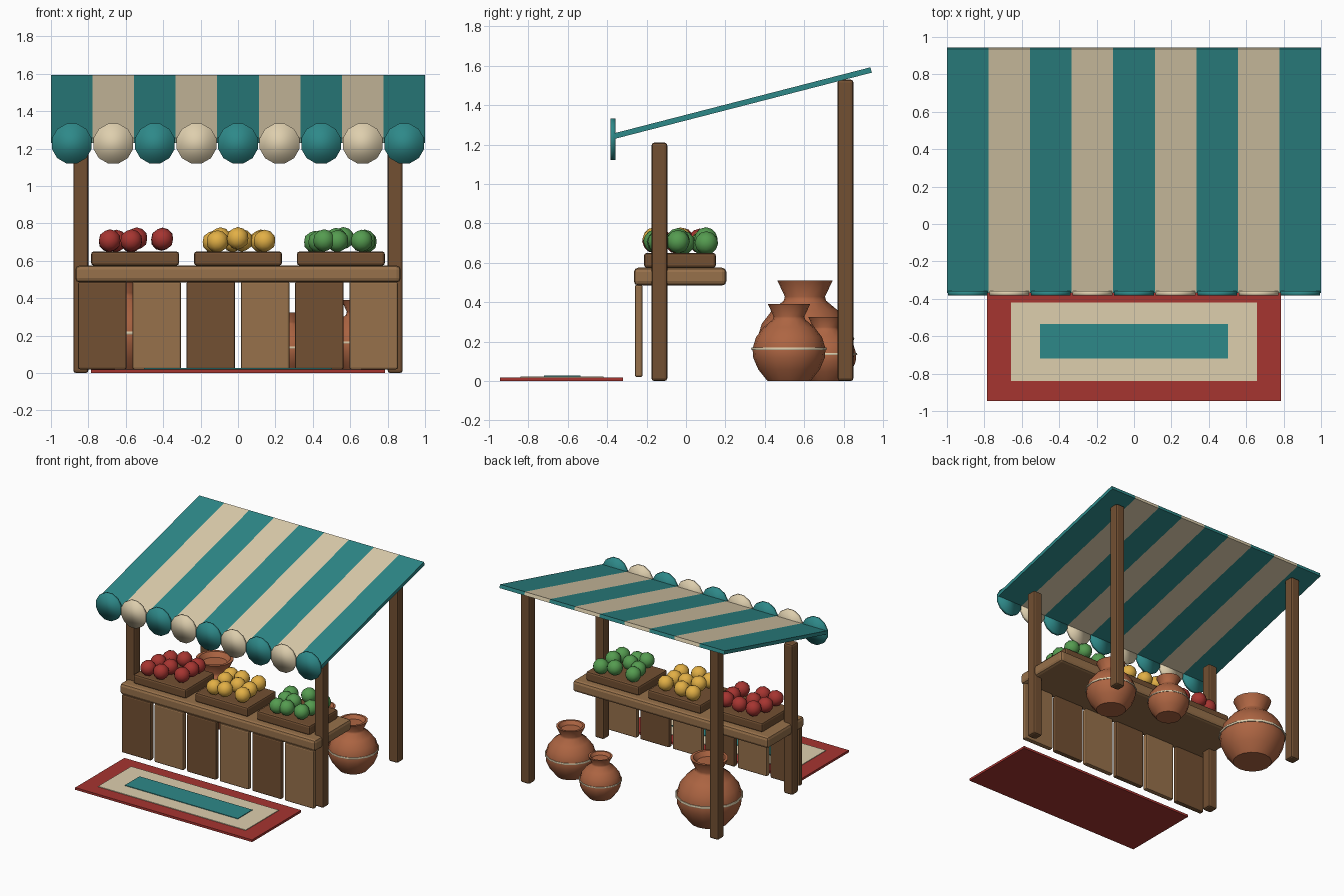
import bpy, math, random
from mathutils import Vector

random.seed(4)
if "Cube" in bpy.data.objects:
    bpy.data.objects.remove(bpy.data.objects["Cube"])


def material(name, r, g, b):
    m = bpy.data.materials.new(name)
    m.use_nodes = True
    m.diffuse_color = (r, g, b, 1)
    m.node_tree.nodes["Principled BSDF"].inputs["Base Color"].default_value = (r, g, b, 1)
    return m


TEAL = material("teal cloth", 0.027, 0.25, 0.25)
CREAM = material("cream cloth", 0.73, 0.62, 0.42)
RED = material("red", 0.38, 0.035, 0.03)
YELLOW = material("yellow", 0.76, 0.43, 0.06)
GREEN = material("green", 0.09, 0.33, 0.08)
CLAY = material("clay", 0.42, 0.13, 0.055)
WOOD = material("light wood", 0.31, 0.165, 0.07)
DARK = material("dark wood", 0.17, 0.08, 0.032)


def finish(name, mat, smooth=None):
    ob = bpy.context.object
    ob.name = name
    ob.data.materials.append(mat)
    if smooth is not None:
        bpy.ops.object.shade_smooth_by_angle(angle=math.radians(smooth))
    return ob


def box(name, mat, x, y, z, bevel=0.0, tilt=0.0):
    """Box from (min, max) ranges on each axis."""
    mid = [(a + b) / 2 for a, b in (x, y, z)]
    bpy.ops.mesh.primitive_cube_add(size=1, location=mid, rotation=(tilt, 0, 0))
    ob = bpy.context.object
    ob.scale = [b - a for a, b in (x, y, z)]
    bpy.ops.object.transform_apply(location=False, rotation=False, scale=True)
    finish(name, mat)
    if bevel:
        mod = ob.modifiers.new("soft edges", 'BEVEL')
        mod.width = bevel
        mod.segments = 2
    return ob


# Posts
for side, sx in (("left", 0.84), ("right", -0.84)):
    for place, y, top in (("front", -0.135, 1.21), ("back", 0.81, 1.53)):
        box(f"{place}_{side}_post", DARK, (sx - 0.04, sx + 0.04),
            (y - 0.04, y + 0.04), (0, top), 0.014)

# Counter and front planks
box("counter_top", WOOD, (-0.87, 0.87), (-0.265, 0.205), (0.485, 0.575), 0.022)
for i in range(6):
    cx = -0.725 + 0.29 * i
    box(f"front_plank_{i + 1}", WOOD if i % 2 else DARK, (cx - 0.13, cx + 0.13),
        (-0.26, -0.22), (0.02, 0.488), 0.01)

# Crates with heaped fruit
for cx, fruit, mat in ((-0.55, "red_fruit", RED), (0, "yellow_fruit", YELLOW),
                       (0.55, "green_fruit", GREEN)):
    box(fruit + "_crate", DARK, (cx - 0.235, cx + 0.235), (-0.213, 0.152),
        (0.575, 0.65), 0.014)
    for i in range(9):
        x = cx + (i % 3 - 1) * 0.12 + random.uniform(-0.03, 0.03)
        y = -0.03 + (i // 3 - 1) * 0.115 + random.uniform(-0.02, 0.02)
        bpy.ops.mesh.primitive_ico_sphere_add(
            subdivisions=2, radius=0.06,
            location=(x, y, 0.7 + random.uniform(0, 0.022)))
        finish(f"{fruit}_{i + 1}", mat, 60)

# Striped sloping awning with a scalloped front edge
STRIPES = 9
width = 2 / STRIPES
front, back = Vector((0, -0.365, 1.243)), Vector((0, 0.94, 1.579))
slope = back - front
mid = (front + back) / 2
tilt = math.atan2(slope.z, slope.y)
for i in range(STRIPES):
    mat = CREAM if i % 2 else TEAL
    x0 = -1 + i * width
    box(f"awning_stripe_{i + 1}", mat, (x0, x0 + width),
        (mid.y - slope.length / 2, mid.y + slope.length / 2),
        (mid.z - 0.014, mid.z + 0.014), tilt=tilt)
    bpy.ops.mesh.primitive_cylinder_add(
        vertices=12, radius=0.11, depth=0.024,
        location=(x0 + width / 2, -0.371, 1.227),
        rotation=(math.pi / 2, math.radians(15), 0))
    finish(f"awning_scallop_{i + 1}", mat, 180)

# Rug made of three stacked layers
box("rug_border", RED, (-0.787, 0.787), (-0.945, -0.32), (0, 0.018))
box("rug_field", CREAM, (-0.657, 0.657), (-0.84, -0.42), (0.016, 0.023))
box("rug_centre", TEAL, (-0.502, 0.502), (-0.72, -0.535), (0.021, 0.028))

# Clay jars: lathed profile as (radius, height) fractions of the jar height
PROFILE = [(0.28, 0), (0.4, 0.15), (0.465, 0.3), (0.475, 0.42), (0.43, 0.57),
           (0.33, 0.7), (0.21, 0.8), (0.2, 0.84), (0.275, 1), (0.23, 1), (0.18, 0.93)]
SIDES = 16


def jar(name, x, y, h):
    verts, faces = [], []
    for r, z in PROFILE:
        for k in range(SIDES):
            a = math.tau * k / SIDES
            verts.append((r * h * math.cos(a), r * h * math.sin(a), z * h))
    for j in range(len(PROFILE) - 1):
        for k in range(SIDES):
            n = (k + 1) % SIDES
            faces.append((j * SIDES + k, j * SIDES + n,
                          (j + 1) * SIDES + n, (j + 1) * SIDES + k))
    faces.append(tuple(reversed(range(SIDES))))
    last = (len(PROFILE) - 1) * SIDES
    faces.append(tuple(range(last, last + SIDES)))
    mesh = bpy.data.meshes.new(name)
    mesh.from_pydata(verts, [], faces)
    ob = bpy.data.objects.new(name, mesh)
    ob.location = (x, y, 0)
    bpy.context.collection.objects.link(ob)
    bpy.ops.object.select_all(action='DESELECT')
    ob.select_set(True)
    bpy.context.view_layer.objects.active = ob
    finish(name, CLAY, 45)
    bpy.ops.mesh.primitive_torus_add(
        location=(x, y, 0.42 * h), major_radius=0.475 * h, minor_radius=0.018 * h,
        major_segments=SIDES, minor_segments=6)
    finish(name + "_band", CREAM, 60)


jar("large_jar", -0.63, 0.604, 0.51)
jar("medium_jar", 0.66, 0.523, 0.39)
jar("small_jar", 0.265, 0.71, 0.325)
